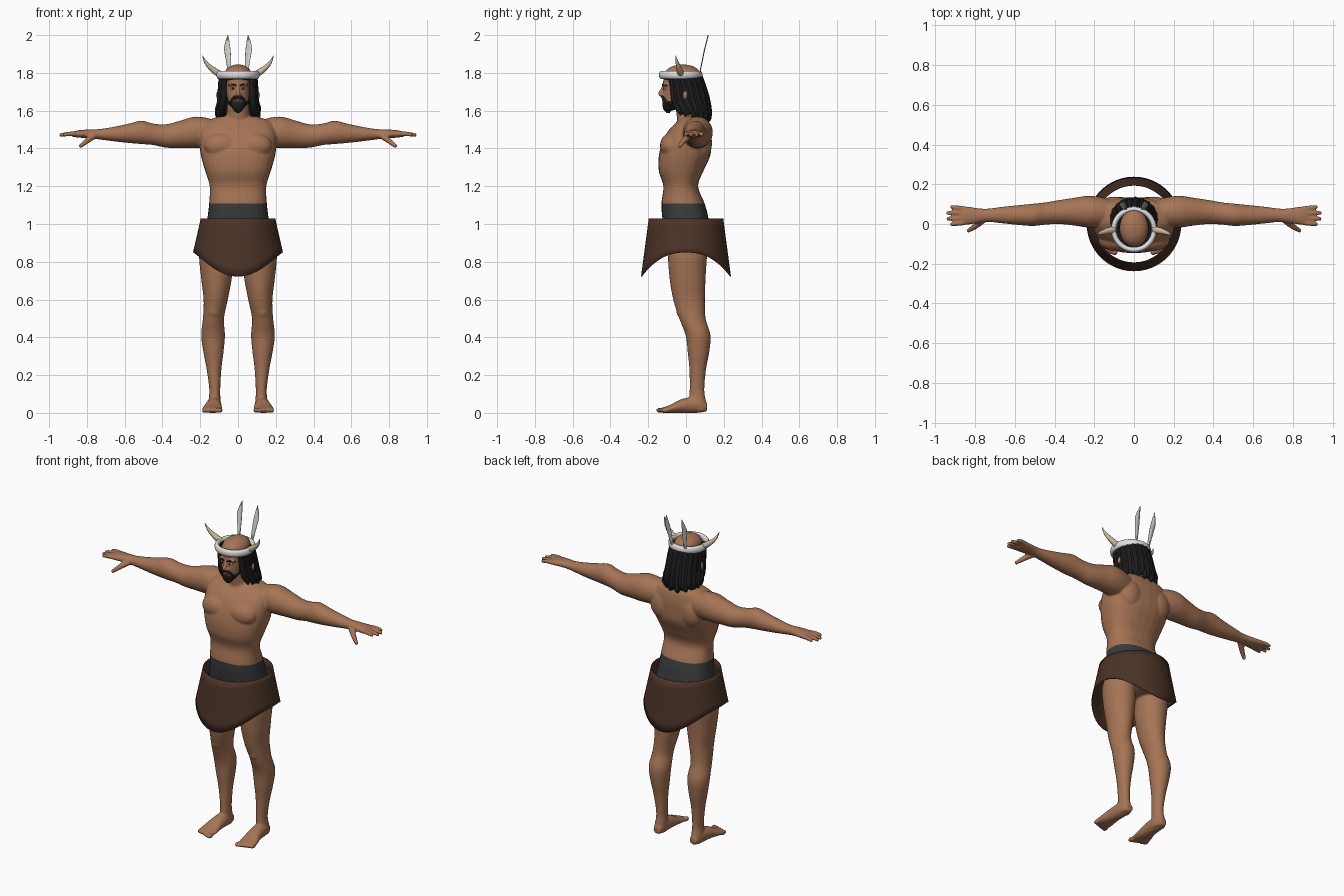
import bpy, bmesh, math
from mathutils import Vector, Matrix

if "Cube" in bpy.data.objects:
    bpy.data.objects.remove(bpy.data.objects["Cube"])


def material(name, rgb, rough=0.8):
    m = bpy.data.materials.new(name)
    m.use_nodes = True
    m.diffuse_color = (*rgb, 1)
    node = m.node_tree.nodes["Principled BSDF"]
    node.inputs["Base Color"].default_value = (*rgb, 1)
    node.inputs["Roughness"].default_value = rough
    return m


skin = material("tan skin", (0.38, 0.175, 0.09))
black = material("black hair", (0.012, 0.012, 0.012))
leather = material("brown leather", (0.07, 0.033, 0.02))
cloth = material("charcoal cloth", (0.042, 0.044, 0.047))
white = material("white band", (0.75, 0.75, 0.75))
grey = material("pale feather", (0.62, 0.62, 0.58))
ivory = material("ivory horn", (0.6, 0.5, 0.34))
lip = material("lip", (0.25, 0.09, 0.055))


def spline(rows, steps=5):
    """Catmull-Rom interpolation of rows of numbers."""
    out = []
    for i in range(len(rows) - 1):
        p = [Vector(rows[min(max(k, 0), len(rows) - 1)]) for k in range(i - 1, i + 3)]
        for s in range(steps):
            t = s / steps
            out.append(p[1] + (p[2] - p[0]) * t / 2
                       + (p[0] * 2 - p[1] * 5 + p[2] * 4 - p[3]) * t * t / 2
                       + (p[1] * 3 - p[0] - p[2] * 3 + p[3]) * t ** 3 / 2)
    return out + [Vector(rows[-1])]


def skin_rings(bm, rings):
    """Bridge rings of points into a closed skin."""
    rings = [[bm.verts.new(p) for p in r] for r in rings]
    n = len(rings[0])
    faces = [bm.faces.new(rings[0][::-1]), bm.faces.new(rings[-1])]
    for a, b in zip(rings, rings[1:]):
        for i in range(n):
            j = (i + 1) % n
            faces.append(bm.faces.new((a[i], a[j], b[j], b[i])))
    bmesh.ops.recalc_face_normals(bm, faces=faces)


def loft(bm, axis, rows, side=1, power=2.0, n=28):
    """Rows are: position on axis, two centres, two half sizes."""
    def bend(v):
        return math.copysign(abs(v) ** (2 / power), v)
    rings = []
    for pos, c1, c2, r1, r2 in spline(rows):
        ring = []
        for i in range(n):
            a = math.tau * i / n
            p = [c1 + r1 * bend(math.cos(a)), c2 + r2 * bend(math.sin(a))]
            p.insert("xyz".index(axis), pos)
            ring.append((p[0] * side, p[1], p[2]))
        rings.append(ring)
    skin_rings(bm, rings)


def tube(bm, path, side=1, n=10):
    """Path rows are: x, y, z, radius."""
    pts = spline(path)
    rings = []
    for i, p in enumerate(pts):
        d = (pts[min(i + 1, len(pts) - 1)] - pts[max(i - 1, 0)]).xyz.normalized()
        u = d.orthogonal().normalized() if i == 0 else (u - d * u.dot(d)).normalized()
        v = d.cross(u)
        ring = [p.xyz + (u * math.cos(math.tau * k / n) + v * math.sin(math.tau * k / n)) * p.w
                for k in range(n)]
        rings.append([(q.x * side, q.y, q.z) for q in ring])
    skin_rings(bm, rings)


def ball(bm, centre, radii, side=1):
    m = Matrix.Translation((centre[0] * side, centre[1], centre[2])) @ Matrix.Diagonal((*radii, 1))
    bmesh.ops.create_uvsphere(bm, u_segments=20, v_segments=12, radius=1, matrix=m)


def finish(bm, name, mats, smooth=True):
    me = bpy.data.meshes.new(name)
    bm.to_mesh(me)
    bm.free()
    for m in mats:
        me.materials.append(m)
    ob = bpy.data.objects.new(name, me)
    bpy.context.collection.objects.link(ob)
    me.shade_smooth() if smooth else me.shade_flat()
    return ob


def fuse(ob, voxel, rounds):
    """Merge overlapping shapes into one soft surface."""
    r = ob.modifiers.new("fuse", "REMESH")
    r.mode, r.voxel_size, r.use_smooth_shade = "VOXEL", voxel, True
    s = ob.modifiers.new("soften", "SMOOTH")
    s.factor, s.iterations = 0.5, rounds
    deps = bpy.context.evaluated_depsgraph_get()
    me = bpy.data.meshes.new_from_object(ob.evaluated_get(deps))
    ob.modifiers.clear()
    ob.data = me
    me.shade_smooth()


# Body: torso, limbs, hands and feet
bm = bmesh.new()
loft(bm, "z", [(.84, 0, .015, .12, .09), (.92, 0, .012, .175, .118), (1.03, 0, -.003, .162, .122),
               (1.11, 0, -.016, .153, .114), (1.2, 0, -.028, .15, .092), (1.28, 0, -.026, .174, .118),
               (1.36, 0, -.008, .196, .136), (1.43, 0, .004, .205, .13), (1.49, 0, .018, .2, .114),
               (1.54, 0, .035, .175, .085), (1.57, 0, .04, .1, .06)], power=2.4)
loft(bm, "z", [(1.5, 0, .03, .08, .075), (1.57, 0, .015, .062, .064), (1.68, 0, -.005, .055, .06)])
for s in (1, -1):
    ball(bm, (.088, -.082, 1.415), (.092, .056, .066), s)
    ball(bm, (.1, .088, 1.43), (.075, .05, .09), s)
    ball(bm, (.075, .06, .93), (.078, .078, .09), s)
    loft(bm, "x", [(.1, .055, 1.48, .06, .06), (.16, .06, 1.483, .074, .078), (.23, .062, 1.485, .08, .083),
                   (.3, .062, 1.476, .07, .073), (.38, .06, 1.466, .06, .062), (.45, .052, 1.475, .056, .057),
                   (.51, .046, 1.485, .056, .062), (.58, .045, 1.48, .05, .051), (.66, .045, 1.476, .042, .038),
                   (.73, .044, 1.475, .034, .028), (.78, .042, 1.477, .037, .024), (.84, .042, 1.477, .046, .02),
                   (.875, .043, 1.475, .043, .014)], s)
    for y, tip in ((.082, .925), (.055, .945), (.028, .943), (.002, .925)):
        tube(bm, [(.83, .042 + (y - .042) * .75, 1.476, .014), (.89, y, 1.477, .0125),
                  (tip, y * 1.1 - .004, 1.471, .0095)], s)
    tube(bm, [(.76, .02, 1.468, .018), (.8, -.012, 1.44, .015), (.838, -.036, 1.408, .01)], s)
    loft(bm, "z", [(.97, .09, .01, .08, .1), (.85, .115, .008, .09, .104), (.72, .114, .008, .082, .096),
                   (.6, .118, .016, .064, .084), (.5, .13, .034, .056, .07), (.41, .132, .064, .063, .066),
                   (.32, .13, .066, .053, .057), (.23, .127, .062, .039, .044), (.12, .123, .058, .029, .039),
                   (.05, .125, .062, .033, .046), (.01, .125, .066, .03, .044)], s)
    ball(bm, (.128, -.012, .545), (.04, .04, .05), s)
    loft(bm, "y", [(.112, .123, .03, .022, .022), (.06, .126, .042, .036, .042), (-.02, .13, .037, .043, .037),
                   (-.08, .136, .022, .053, .022), (-.12, .137, .015, .052, .015)], s)
    for i in range(5):
        ball(bm, (.096 + .021 * i, -.137 + .007 * i, .014), (.015 - .001 * i, .022, .014), s)
body = finish(bm, "body", [skin, cloth])
fuse(body, .006, 4)

# Shorts, cut into the body surface
bm = bmesh.new()
bm.from_mesh(body.data)
waist, hem, slope = 1.108, .85, .6
cuts = [((0, 0, waist), (0, 0, 1))] + [((0, 0, hem), (-slope * s, 0, 1)) for s in (1, -1)]
for co, no in cuts:
    bmesh.ops.bisect_plane(bm, geom=bm.verts[:] + bm.edges[:] + bm.faces[:], plane_co=co, plane_no=no)
for f in bm.faces:
    c = f.calc_center_median()
    f.material_index = int(hem + slope * abs(c.x) < c.z < waist)
bm.to_mesh(body.data)
bm.free()
body.data.shade_smooth()

# Head with nose, brow and ears
bm = bmesh.new()
loft(bm, "z", [(1.602, 0, -.085, .02, .022), (1.63, 0, -.068, .044, .052), (1.67, 0, -.052, .057, .072),
               (1.71, 0, -.04, .064, .082), (1.75, 0, -.028, .071, .093), (1.785, 0, -.022, .073, .096),
               (1.815, 0, -.018, .064, .084), (1.835, 0, -.018, .04, .055), (1.844, 0, -.018, .012, .016)])
tube(bm, [(0, -.116, 1.735, .008), (0, -.126, 1.71, .01), (0, -.135, 1.69, .012), (0, -.125, 1.678, .008)])
for s in (1, -1):
    ball(bm, (.012, -.122, 1.684), (.01, .012, .008), s)
    ball(bm, (.028, -.108, 1.738), (.026, .014, .009), s)
    ball(bm, (.088, -.004, 1.682), (.028, .016, .032), s)
head = finish(bm, "head", [skin, black])
fuse(head, .0035, 3)
for p in head.data.polygons:
    c = p.center
    hairline = 1.764 - 8 * max(abs(c.x) - .025, 0) ** 2
    scalp = hairline < c.z < 1.795 and abs(c.x) < .08
    jaw = c.z < 1.64 + .35 * max(abs(c.x) - .02, 0) and c.y < -.03
    p.material_index = int(scalp or jaw)

# Face details
bm = bmesh.new()
for s in (1, -1):
    ball(bm, (.027, -.112, 1.718), (.013, .008, .006), s)
finish(bm, "eyes", [white])
bm = bmesh.new()
for s in (1, -1):
    ball(bm, (.026, -.119, 1.718), (.006, .003, .006), s)
    tube(bm, [(.01, -.122, 1.732, .004), (.03, -.121, 1.74, .005), (.052, -.1, 1.732, .002)], s, 8)
finish(bm, "brows_and_irises", [black])
bm = bmesh.new()
ball(bm, (0, -.12, 1.654), (.018, .008, .006))
finish(bm, "lips", [lip])
bm = bmesh.new()
loft(bm, "z", [(1.588, 0, -.094, .008, .008), (1.605, 0, -.096, .025, .022), (1.625, 0, -.092, .038, .032),
               (1.645, 0, -.088, .044, .035), (1.652, 0, -.085, .036, .028)])
for s in (1, -1):
    tube(bm, [(0, -.125, 1.672, .006), (.018, -.122, 1.669, .008), (.034, -.108, 1.655, .007),
              (.04, -.1, 1.63, .005)], s, 8)
    tube(bm, [(.036, -.085, 1.635, .012), (.052, -.06, 1.655, .009), (.063, -.035, 1.69, .008)], s, 8)
finish(bm, "beard", [black])

# Long hair: a fan of tapered locks around the sides and back
bm = bmesh.new()
count = 30
for i in range(count):
    a = math.radians(-126 + 252 * i / (count - 1))
    x, y = math.sin(a), math.cos(a)
    fat = .0145 + .0025 * (i % 2)
    low = 1.572 - .02 * y + .012 * math.sin(i * 2.3)
    tube(bm, [(.085 * x, -.025 + .092 * y, 1.79, fat), (.09 * x, -.01 + .1 * y, 1.73, fat),
              (.095 * x, .005 + .108 * y, 1.65, fat), (.106 * x, .025 + .096 * y, low + .025, fat),
              (.108 * x, .026 + .09 * y, low, .005)], n=8)
finish(bm, "hair", [black])

# Headband
bpy.ops.mesh.primitive_torus_add(location=(0, -.028, 1.79), major_radius=.102, minor_radius=.0135,
                                 major_segments=48, minor_segments=14)
band = bpy.context.object
band.name = "headband"
band.scale.z = 1.6
band.data.materials.append(white)
band.data.shade_smooth()

# Horns and feathers on the headband
for name, s in (("left", 1), ("right", -1)):
    bm = bmesh.new()
    tube(bm, [(.1, -.028, 1.795, .018), (.13, -.034, 1.815, .016), (.16, -.043, 1.842, .011),
              (.178, -.05, 1.868, .006), (.188, -.056, 1.893, .001)], s, 12)
    finish(bm, name + "_horn", [ivory])
    bm = bmesh.new()
    rows = []
    for x, y, z, w in ((.044, .072, 1.78, .008), (.047, .082, 1.83, .011), (.054, .096, 1.9, .016),
                       (.058, .104, 1.935, .017), (.056, .113, 1.97, .01), (.053, .12, 2, .001)):
        rows.append([bm.verts.new((s * (x + k * w), y - .004 * abs(k), z)) for k in (-1, 0, 1)])
    for a, b in zip(rows, rows[1:]):
        for k in (0, 1):
            bm.faces.new((a[k], a[k + 1], b[k + 1], b[k]))
    bmesh.ops.recalc_face_normals(bm, faces=bm.faces[:])
    feather = finish(bm, name + "_feather", [grey], False)
    feather.modifiers.new("thickness", "SOLIDIFY").thickness = .002

# Flared skirt, longer at front and back
bm = bmesh.new()
n, levels, rings = 72, 6, []
for k in range(levels + 1):
    t = k / levels
    ring = []
    for i in range(n):
        a = math.tau * i / n
        bottom = .85 - .128 * abs(math.cos(a)) ** 2.4
        r = .197 + .041 * t
        ring.append(bm.verts.new((r * math.sin(a), -r * math.cos(a), 1.03 + (bottom - 1.03) * t)))
    rings.append(ring)
for a, b in zip(rings, rings[1:]):
    for i in range(n):
        bm.faces.new((a[i - 1], b[i - 1], b[i], a[i]))
skirt = finish(bm, "skirt", [leather])
skirt.modifiers.new("thickness", "SOLIDIFY").thickness = .004
